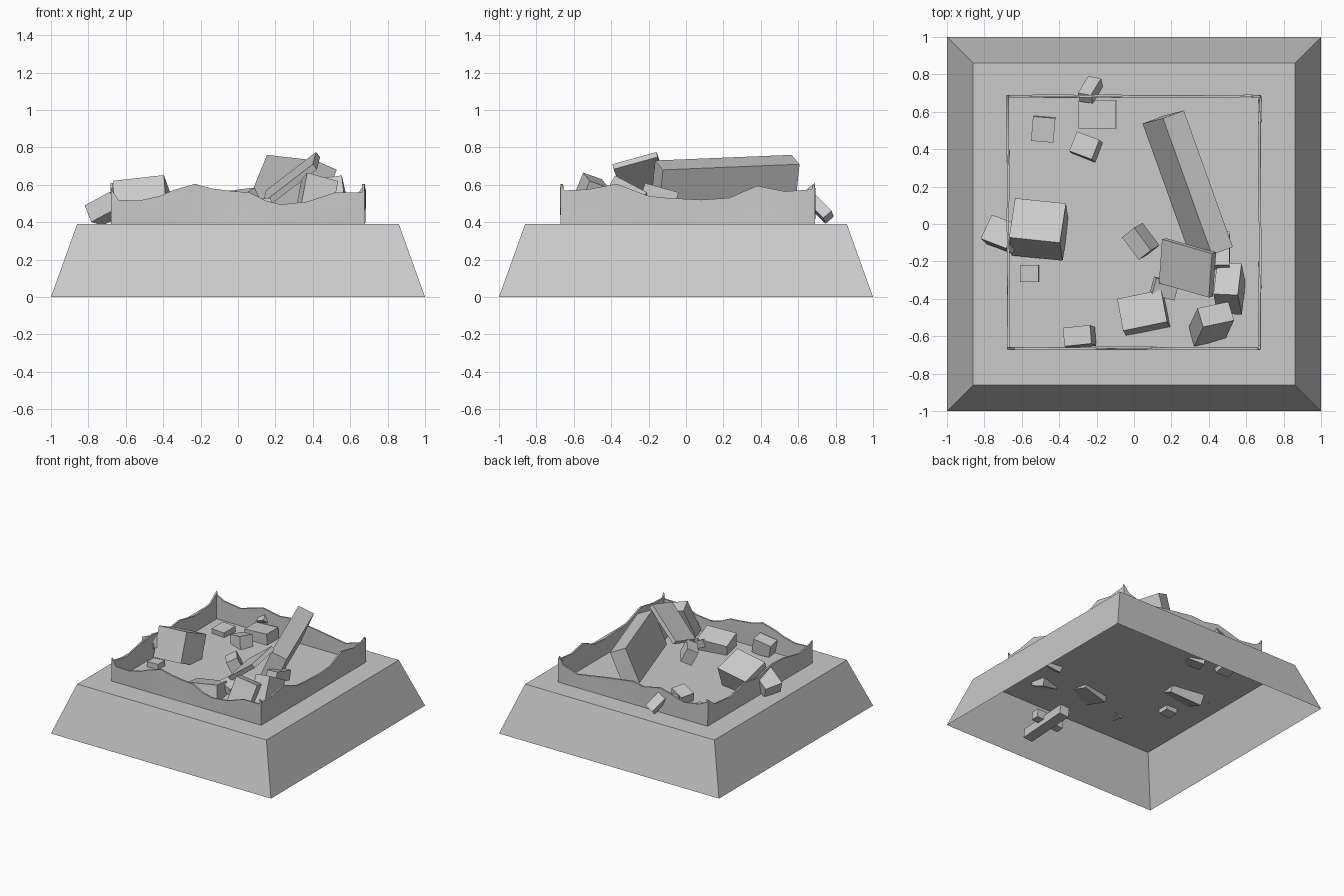
import bpy, bmesh, math, random
from mathutils import Vector

if "Cube" in bpy.data.objects:
    bpy.data.objects.remove(bpy.data.objects["Cube"])

random.seed(4)
mat = bpy.data.materials.new("concrete grey")
mat.diffuse_color = (0.6, 0.6, 0.6, 1)
mat.use_nodes = True
mat.node_tree.nodes["Principled BSDF"].inputs["Base Color"].default_value = mat.diffuse_color


def finish(name, bm):
    bmesh.ops.recalc_face_normals(bm, faces=bm.faces[:])
    me = bpy.data.meshes.new(name)
    bm.to_mesh(me)
    bm.free()
    me.materials.append(mat)
    ob = bpy.data.objects.new(name, me)
    bpy.context.collection.objects.link(ob)
    return ob


def block(name, corner, a, b, t):
    """Box from a top corner, two top edges (b is squared to a) and a thickness."""
    p, a, b = Vector(corner), Vector(a), Vector(b)
    b = b - a * (a.dot(b) / a.dot(a))
    c = a.cross(b).normalized() * t
    if c.z > 0:
        c = -c
    bm = bmesh.new()
    bmesh.ops.create_cube(bm, size=1)
    for v in bm.verts:
        i, j, k = v.co + Vector((.5, .5, .5))
        v.co = p + a * i + b * j + c * k
    return finish(name, bm)


# sloped foundation: hollow, open underneath
bm = bmesh.new()
bmesh.ops.create_cube(bm, size=2)
for v in bm.verts:
    s, z = (0.86, 0.39) if v.co.z > 0 else (1.0, 0.0)
    v.co = (v.co.x * s, v.co.y * s, z)
bm.normal_update()
bmesh.ops.delete(bm, geom=[f for f in bm.faces if f.normal.z < -.9], context='FACES')
finish("foundation", bm)


# broken walls: thin double-sided strips with ragged tops
def wall(name, profile, place, t=0.013):
    bm = bmesh.new()
    cols = []
    for u, z in profile:
        w = random.uniform(-.004, .004)
        pts = [(0, .39), (w, (z + .39) / 2), (w, z), (w + t, z), (t + w, (z + .39) / 2), (t, .39)]
        cols.append([bm.verts.new(place(u, d, h)) for d, h in pts])
    for p, q in zip(cols, cols[1:]):
        for i in range(5):
            bm.faces.new((p[i], p[i + 1], q[i + 1], q[i]))
    for c in (cols[0], cols[-1]):
        bm.faces.new(c)
    ob = finish(name, bm)
    bpy.context.view_layer.objects.active = ob
    ob.select_set(True)
    bpy.ops.object.shade_smooth_by_angle(angle=math.radians(35))
    ob.select_set(False)


wall("front_wall", [(-.68, .58), (-.64, .52), (-.53, .515), (-.42, .54), (-.35, .57), (-.23, .605),
                    (-.14, .58), (-.02, .565), (.06, .56), (.15, .515), (.23, .495), (.37, .51),
                    (.52, .56), (.66, .56), (.675, .59)], lambda u, d, h: (u, -.67 + d, h))
wall("right_wall", [(-.67, .605), (-.65, .57), (-.53, .575), (-.37, .605), (-.2, .54), (-.1, .53),
                    (.08, .52), (.23, .53), (.38, .595), (.53, .565), (.67, .575), (.69, .59)],
     lambda u, d, h: (.68 - d, u, h))
wall("back_wall", [(-.68, .59), (-.6, .55), (-.46, .53), (-.25, .59), (-.1, .56), (0, .575),
                   (.25, .54), (.5, .5), (.63, .54), (.675, .6)], lambda u, d, h: (u, .69 - d, h))
wall("left_wall", [(-.67, .56), (-.5, .53), (-.3, .57), (-.15, .58), (.05, .54), (.2, .56),
                   (.4, .52), (.6, .54), (.69, .61)], lambda u, d, h: (-.68 + d, u, h))

# long fallen beam and the slab leaning on it
block("fallen_beam", (.155, .565, .76), (.262, -.73, -.03), (.112, .04, -.05), .29)
block("leaning_slab", (.417, -.158, .775), (-.017, -.235, -.065), (-.267, .075, -.205), .035)

# large rubble
block("large_block", (-.396, -.1, .652), (.032, .21, -.09), (-.272, .027, -.03), .24)
block("outer_block_left", (-.82, -.078, .49), (.06, .128, -.02), (.13, -.065, .075), .1)
block("outer_block_back", (-.30, .70, .52), (.055, .09, -.09), (.07, -.01, .03), .06)
block("tilted_block_front", (.37, -.55, .665), (.165, .035, -.045), (-.03, .1, -.035), .28)
block("tilted_block_right", (.555, -.38, .65), (.02, .17, -.09), (-.13, .01, -.02), .22)
block("prop_block", (.51, -.22, .61), (0, .18, -.05), (-.09, -.01, 0), .08)
block("centre_block", (0, -.02, .575), (.09, -.12, .01), (-.065, -.05, -.04), .12)
block("front_block", (-.09, -.40, .47), (.235, .048, .02), (.035, -.17, .04), .13)
block("wall_foot_block", (-.38, -.555, .49), (.145, .015, .03), (0, -.1, .01), .12)
block("wedge_piece", (.12, -.29, .5), (.12, -.03, -.03), (-.02, -.09, -.01), .06)

# small loose rubble on the floor
block("small_block_left", (-.61, -.22, .43), (.1, 0, .005), (0, -.09, 0), .08)
block("small_block_back", (-.54, .575, .44), (.12, -.01, 0), (-.016, -.13, -.01), .08)
block("flat_block_back", (-.297, .66, .47), (.2, 0, .01), (0, -.15, 0), .09)
block("small_block_middle", (-.305, .495, .45), (.12, -.045, .03), (-.04, -.105, .01), .1)

# loose pieces beneath the floor
block("under_bar", (.27, -.86, .14), (.03, .46, 0), (.08, 0, .01), .08)
block("under_cross_bar", (.18, -.68, .17), (.24, -.01, .02), (0, .07, 0), .07)
